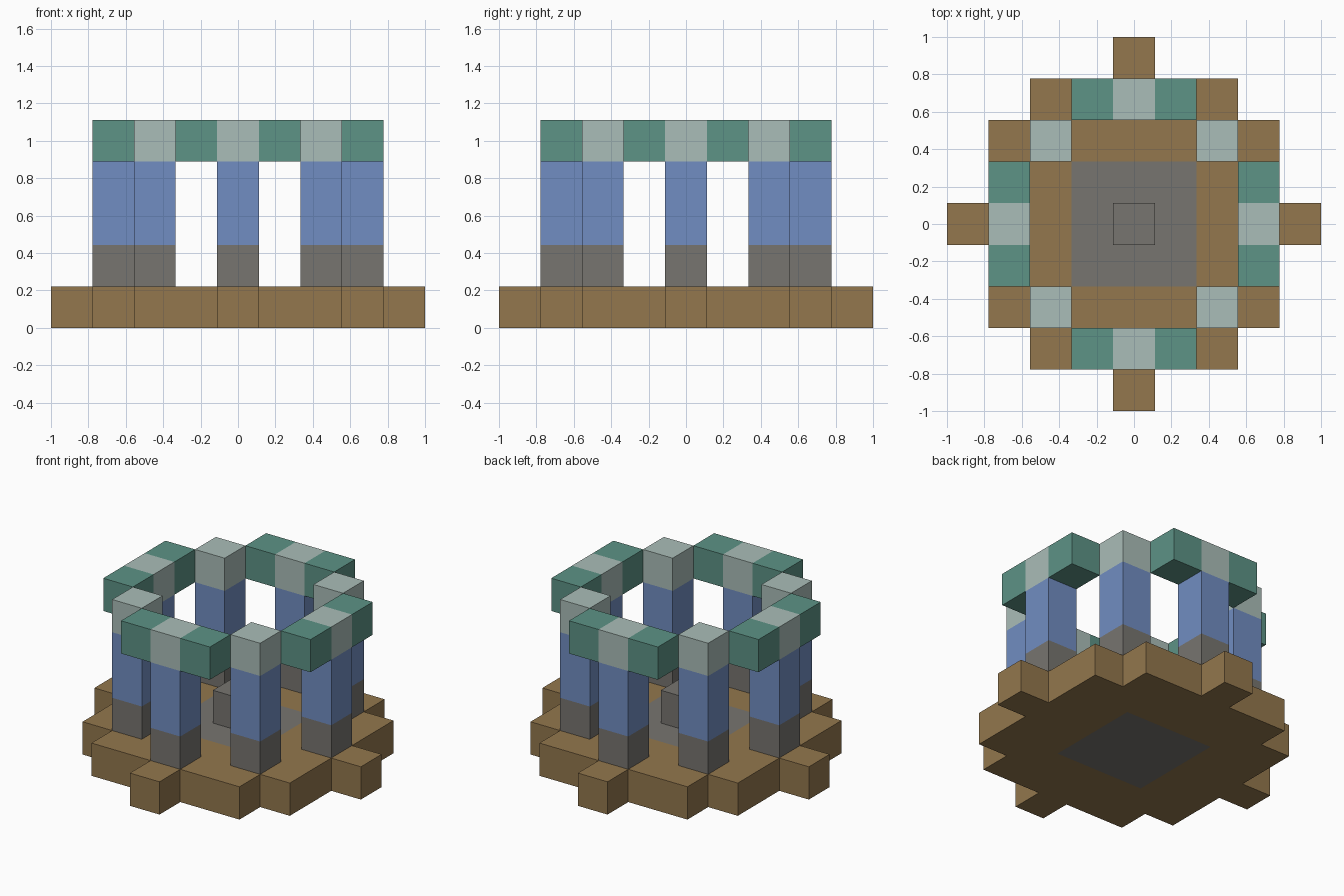
import bpy, bmesh
from mathutils import Vector

if "Cube" in bpy.data.objects:
    bpy.data.objects.remove(bpy.data.objects["Cube"], do_unlink=True)

U = 2 / 9  # edge of one block


def material(name, rgb):
    linear = [((c / 255 + 0.055) / 1.055) ** 2.4 for c in rgb] + [1]
    mat = bpy.data.materials.new(name)
    mat.use_nodes = True
    mat.diffuse_color = linear
    mat.node_tree.nodes["Principled BSDF"].inputs["Base Color"].default_value = linear
    return mat


earth = material("earth brown", (147, 119, 77))
stone = material("stone grey", (119, 117, 112))
blue = material("pillar blue", (113, 141, 194))
pale = material("pale grey green", (170, 189, 184))
green = material("crown green", (93, 147, 134))


def block_solid(name, cells, levels, mats, rule):
    """Extrude a flat patch of grid cells through levels; rule picks each face's material."""
    bm = bmesh.new()
    for x, y in cells:
        corners = [(-.5, -.5), (-.5, .5), (.5, .5), (.5, -.5)]
        bm.faces.new([bm.verts.new(((x + a) * U, (y + b) * U, levels[0] * U)) for a, b in corners])
    bmesh.ops.remove_doubles(bm, verts=bm.verts, dist=0.001)
    top = bm.faces[:]
    for i, (low, high) in enumerate(zip(levels, levels[1:])):
        new = bmesh.ops.extrude_face_region(bm, geom=top, use_keep_orig=(i == 0))["geom"]
        if i:
            bmesh.ops.delete(bm, geom=[f for f in top if f.is_valid], context='FACES_ONLY')
        verts = [v for v in new if isinstance(v, bmesh.types.BMVert)]
        top = [f for f in new if isinstance(f, bmesh.types.BMFace)]
        bmesh.ops.translate(bm, verts=verts, vec=Vector((0, 0, (high - low) * U)))
    bmesh.ops.recalc_face_normals(bm, faces=bm.faces)
    for f in bm.faces:
        f.material_index = rule(f.calc_center_median() / U)
    mesh = bpy.data.meshes.new(name)
    bm.to_mesh(mesh)
    bm.free()
    for m in mats:
        mesh.materials.append(m)
    obj = bpy.data.objects.new(name, mesh)
    bpy.context.collection.objects.link(obj)
    return obj


# Stepped base with a stone floor set flush in the middle
half_width = {0: 4, 1: 3, 2: 3, 3: 2, 4: 0}
footprint = [(x, y) for y in range(-4, 5) for x in range(-4, 5) if abs(x) <= half_width[abs(y)]]
block_solid("base", footprint, (0, 1), (earth, stone),
            lambda c: int(max(abs(c.x), abs(c.y)) < 1.2))

# Central stone
block_solid("centre_stone", [(0, 0)], (1, 2), (stone,), lambda c: 0)

# Corner pillars: stone foot, blue shaft, pale cap
for x, sx in ((-2, "right"), (2, "left")):
    for y, sy in ((-2, "front"), (2, "back")):
        block_solid(f"{sy}_{sx}_pillar", [(x, y)], (1, 2, 4, 5), (stone, blue, pale),
                    lambda c: 0 if c.z < 2 else 1 if c.z < 4 else 2)

# Side pillars, each carrying a green beam with a pale middle block
for side, dx, dy in (("front", 0, -1), ("back", 0, 1), ("right", -1, 0), ("left", 1, 0)):
    block_solid(f"{side}_pillar", [(3 * dx, 3 * dy)], (1, 2, 4), (stone, blue),
                lambda c: int(c.z > 2))
    beam = [(3 * dx + t * dy, 3 * dy + t * dx) for t in (-1, 0, 1)]
    block_solid(f"{side}_beam", beam, (4, 5), (green, pale),
                lambda c: int(abs(c.x * dy + c.y * dx) < 0.4))
